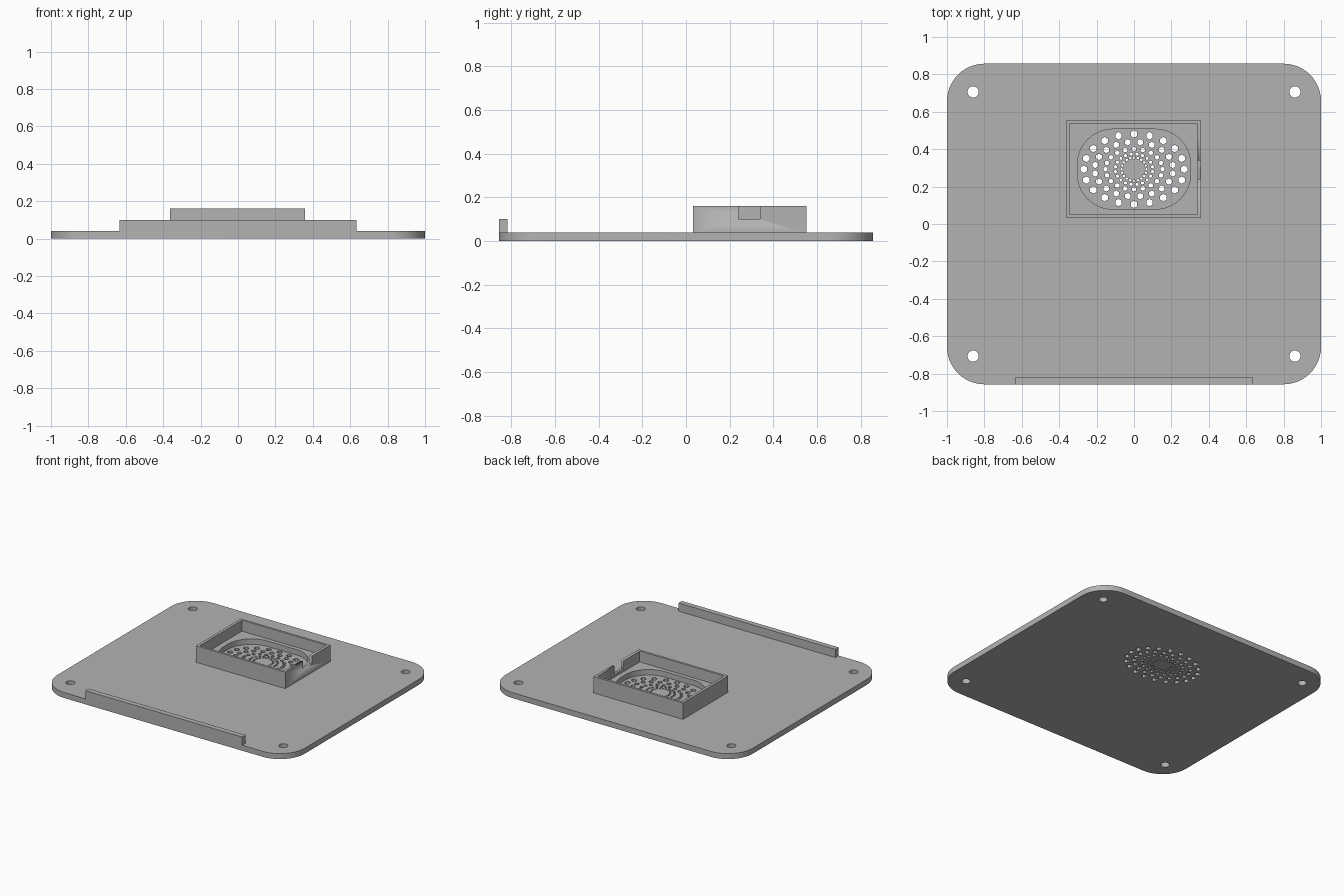
import bpy, bmesh
from math import pi, cos, sin, radians

if "Cube" in bpy.data.objects:
    bpy.data.objects.remove(bpy.data.objects["Cube"])

grey = bpy.data.materials.new("plain grey")
grey.use_nodes = True
grey.diffuse_color = (0.45, 0.45, 0.45, 1)
grey.node_tree.nodes["Principled BSDF"].inputs["Base Color"].default_value = (0.45, 0.45, 0.45, 1)


def ellipse(cx, cy, a, b, n, turn=0):
    return [(cx + a * cos(turn + 2 * pi * i / n), cy + b * sin(turn + 2 * pi * i / n)) for i in range(n)]


def rounded(cx, cy, hx, hy, r=0, steps=12):
    """Rectangle outline with half sizes hx, hy and corner radius r."""
    if not r:
        return [(cx + sx * hx, cy + sy * hy) for sx, sy in ((1, 1), (-1, 1), (-1, -1), (1, -1))]
    pts = []
    for k, (sx, sy) in enumerate(((1, 1), (-1, 1), (-1, -1), (1, -1))):
        for i in range(steps + 1):
            t = (k + i / steps) * pi / 2
            pts.append((cx + sx * (hx - r) + r * cos(t), cy + sy * (hy - r) + r * sin(t)))
    return pts


def slab(name, outlines, z0, z1):
    """Extrude the first outline from z0 to z1, with the others as holes."""
    curve = bpy.data.curves.new(name, "CURVE")
    curve.dimensions = "2D"
    curve.fill_mode = "BOTH"
    curve.extrude = (z1 - z0) / 2
    for pts in outlines:
        spline = curve.splines.new("POLY")
        spline.points.add(len(pts) - 1)
        for p, (x, y) in zip(spline.points, pts):
            p.co = (x, y, 0, 1)
        spline.use_cyclic_u = True
    temp = bpy.data.objects.new(name + "_outline", curve)
    bpy.context.collection.objects.link(temp)
    mesh = bpy.data.meshes.new_from_object(temp.evaluated_get(bpy.context.evaluated_depsgraph_get()))
    bpy.data.objects.remove(temp)
    bm = bmesh.new()
    bm.from_mesh(mesh)
    bmesh.ops.remove_doubles(bm, verts=bm.verts, dist=1e-5)
    bmesh.ops.translate(bm, verts=bm.verts, vec=(0, 0, (z0 + z1) / 2))
    bmesh.ops.recalc_face_normals(bm, faces=bm.faces)
    bm.to_mesh(mesh)
    bm.free()
    mesh.materials.clear()
    mesh.materials.append(grey)
    ob = bpy.data.objects.new(name, mesh)
    bpy.context.collection.objects.link(ob)
    bpy.ops.object.select_all(action="DESELECT")
    ob.select_set(True)
    bpy.context.view_layer.objects.active = ob
    bpy.ops.object.shade_smooth_by_angle(angle=radians(30))
    return ob


TOP = 0.04
CX, CY = -0.002, 0.293

# Base plate with screw holes and a grille of growing vent holes
screw_holes = [ellipse(sx * 0.86, sy * 0.706, 0.03, 0.03, 24) for sx in (-1, 1) for sy in (-1, 1)]
vents = []
rings = [(0.067, 0.062, 0.007), (0.1, 0.082, 0.009), (0.152, 0.108, 0.013),
         (0.21, 0.146, 0.017), (0.268, 0.188, 0.02)]
for k, (a, b, r) in enumerate(rings):
    for x, y in ellipse(0, CY, a, b, 20, (k % 2) * pi / 20):
        vents.append(ellipse(x, y, r, r, 6, pi / 6))
slab("base_plate", [rounded(0, 0, 1, 0.857, 0.2)] + screw_holes + vents, 0, TOP)

# Ledge with an oval well around the grille
slab("well_ledge", [rounded(CX, CY, 0.341, 0.243), rounded(0, CY, 0.303, 0.214, 0.19)], TOP, 0.08)

# Raised frame with a notch in its left wall
frame = slab("raised_frame", [rounded(CX, CY, 0.361, 0.26), rounded(CX, CY, 0.341, 0.243)], TOP, 0.16)
cutter = slab("notch_cutter", [rounded(0.35, 0.29, 0.05, 0.05)], 0.1, 0.2)
cutter.hide_render = True
cutter.hide_viewport = True
notch = frame.modifiers.new("notch", "BOOLEAN")
notch.operation = "DIFFERENCE"
notch.solver = "EXACT"
notch.object = cutter

# Lip along the front edge
slab("front_lip", [rounded(0, -0.838, 0.634, 0.019)], TOP, 0.1)
